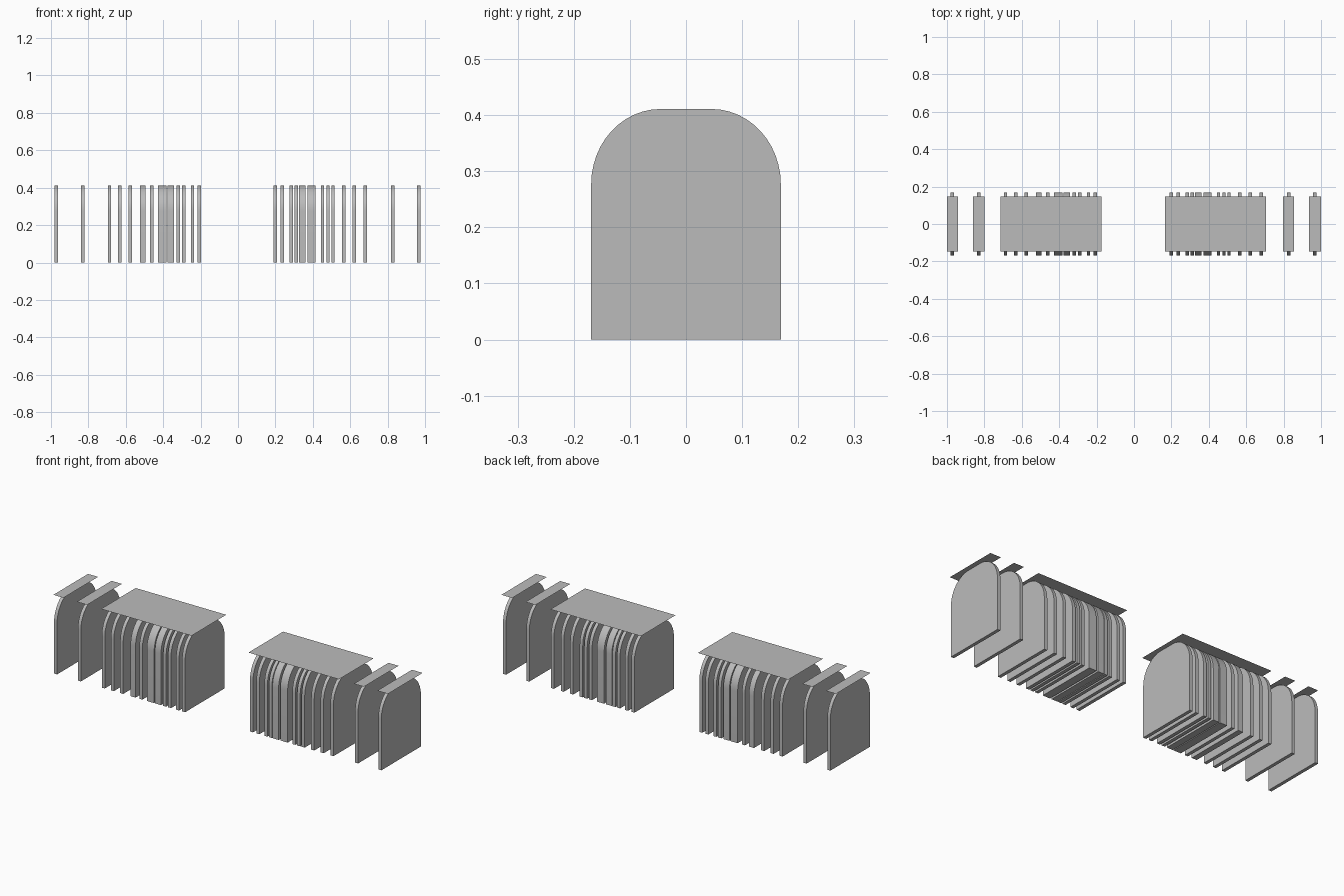
import bpy, bmesh, math

if "Cube" in bpy.data.objects:
    bpy.data.objects.remove(bpy.data.objects["Cube"])

grey = bpy.data.materials.new("plain_grey")
grey.diffuse_color = (0.5, 0.5, 0.5, 1)
grey.use_nodes = True
grey.node_tree.nodes["Principled BSDF"].inputs["Base Color"].default_value = grey.diffuse_color

HALF, TOP, SPRING, FLAT = 0.169, 0.411, 0.277, 0.045
THIN = 0.018


def finish(bm, name):
    bmesh.ops.recalc_face_normals(bm, faces=bm.faces)
    me = bpy.data.meshes.new(name)
    bm.to_mesh(me)
    bm.free()
    ob = bpy.data.objects.new(name, me)
    bpy.context.collection.objects.link(ob)
    me.materials.append(grey)
    return ob


def profile():
    # upright slab outline with two rounded top corners
    n = 12
    arc = [(FLAT + (HALF - FLAT) * math.cos(i * math.pi / 2 / n),
            SPRING + (TOP - SPRING) * math.sin(i * math.pi / 2 / n)) for i in range(n + 1)]
    right = [(HALF, 0)] + arc
    return right + [(-y, z) for y, z in reversed(right)]


def slab(name, x, width):
    bm = bmesh.new()
    face = bm.faces.new([bm.verts.new((x - width / 2, y, z)) for y, z in profile()])
    ext = bmesh.ops.extrude_face_region(bm, geom=[face], use_keep_orig=True)
    verts = [v for v in ext["geom"] if isinstance(v, bmesh.types.BMVert)]
    bmesh.ops.translate(bm, verts=verts, vec=(width, 0, 0))
    ob = finish(bm, name)
    bpy.ops.object.select_all(action='DESELECT')
    bpy.context.view_layer.objects.active = ob
    ob.select_set(True)
    bpy.ops.object.shade_smooth_by_angle(angle=math.radians(30))


def plate(name, x0, x1):
    # paper-thin cover sheet resting on the slab tops
    bm = bmesh.new()
    bm.faces.new([bm.verts.new((x, y, 0.412)) for x, y in
                  ((x0, -0.148), (x1, -0.148), (x1, 0.148), (x0, 0.148))])
    finish(bm, name)


# upright slabs: single ones, then the touching groups that read as wider slabs
singles = [-0.972, -0.83, -0.687, -0.633, -0.577, -0.462, -0.32, -0.291, -0.243, -0.207,
           0.199, 0.237, 0.285, 0.312, 0.452, 0.481, 0.508, 0.565, 0.621, 0.68, 0.827, 0.966]
groups = [(-0.509, 0.03), (-0.405, 0.044), (-0.36, 0.036), (0.343, 0.036), (0.393, 0.044)]
for i, (x, w) in enumerate([(x, THIN) for x in singles] + groups):
    slab(f"upright_slab_{i + 1}", x, w)

# cover sheets
for i, (a, b) in enumerate([(-1.0, -0.94), (-0.86, -0.798), (-0.715, -0.174),
                            (0.166, 0.707), (0.796, 0.856), (0.936, 1.0)]):
    plate(f"cover_sheet_{i + 1}", a, b)
